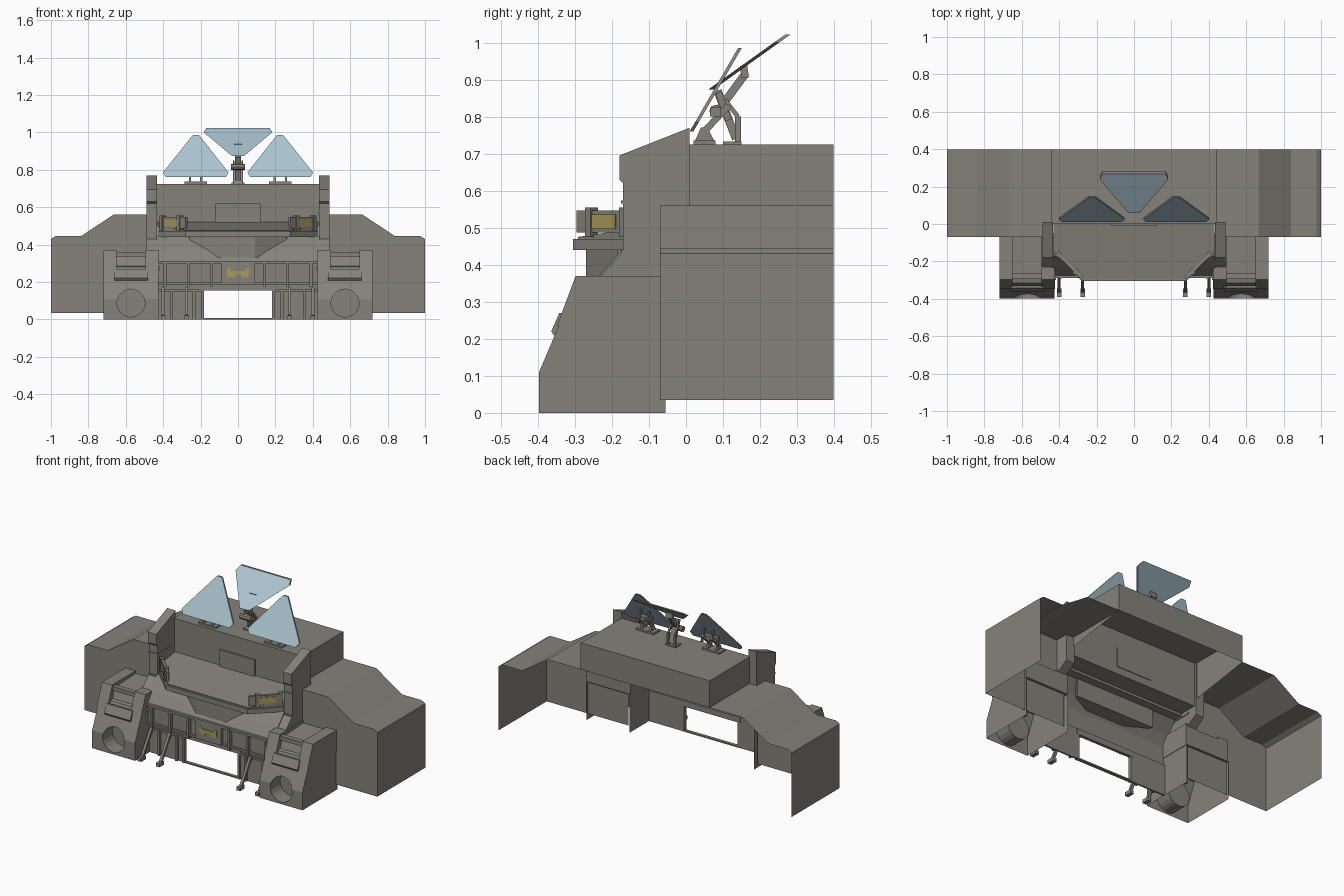
import bpy, bmesh, math
from mathutils import Matrix


def material(name, rgb):
    m = bpy.data.materials.new(name)
    m.diffuse_color = (*rgb, 1)
    return m


GREY = material("warm grey metal", (0.235, 0.225, 0.195))
BLUE = material("pale blue glass", (0.40, 0.54, 0.62))
YELLOW = material("dull yellow", (0.40, 0.32, 0.10))


def twin(ob):
    """Mirrored copy across x = 0."""
    c = ob.copy()
    c.data = ob.data.copy()
    c.data.transform(Matrix.Scale(-1, 4, (1, 0, 0)))
    c.data.flip_normals()
    c.name = ob.name + "_left"
    ob.name += "_right"
    bpy.context.collection.objects.link(c)


def drop_faces(ob, rule):
    bm = bmesh.new()
    bm.from_mesh(ob.data)
    bad = [f for f in bm.faces if rule(f.normal, f.calc_center_median())]
    bmesh.ops.delete(bm, geom=bad, context='FACES')
    bm.to_mesh(ob.data)
    bm.free()


def prism(name, axis, pts, a, b, mat=GREY, pair=False, drop=None, shear=None):
    """Profile extruded along an axis: x -> (y,z), y -> (x,z), z -> (x,y)."""
    def at(p, t):
        v = {'x': (t, *p), 'y': (p[0], t, p[1]), 'z': (*p, t)}[axis]
        return (v[0], v[1] + shear[0] * (v[2] - shear[1]), v[2]) if shear else v
    bm = bmesh.new()
    lo = [bm.verts.new(at(p, a)) for p in pts]
    hi = [bm.verts.new(at(p, b)) for p in pts]
    bm.faces.new(lo)
    bm.faces.new(hi)
    n = len(pts)
    for i in range(n):
        f = bm.faces.new((lo[i], lo[(i + 1) % n], hi[(i + 1) % n], hi[i]))
        f.material_index = 1 if shear else 0
    bmesh.ops.recalc_face_normals(bm, faces=bm.faces)
    me = bpy.data.meshes.new(name)
    bm.to_mesh(me)
    bm.free()
    me.materials.append(mat)
    if shear:
        me.materials.append(GREY)
    ob = bpy.data.objects.new(name, me)
    bpy.context.collection.objects.link(ob)
    if drop:
        drop_faces(ob, drop)
    if pair:
        twin(ob)
    return ob


def box(name, x0, x1, y0, y1, z0, z1, mat=GREY, pair=False):
    return prism(name, 'x', [(y0, z0), (y1, z0), (y1, z1), (y0, z1)], x0, x1, mat, pair)


def strut(name, x0, x1, p, q, t, pair=False):
    """Bar in the y-z plane from p to q, thickness t."""
    dy, dz = q[0] - p[0], q[1] - p[1]
    k = t / 2 / math.hypot(dy, dz)
    ny, nz = -dz * k, dy * k
    return prism(name, 'x', [(p[0] + ny, p[1] + nz), (q[0] + ny, q[1] + nz),
                             (q[0] - ny, q[1] - nz), (p[0] - ny, p[1] - nz)], x0, x1, GREY, pair)


# Rear hull: open-backed side wings and raised central block
prism("wing_shell", 'y', [(0.44, 0.035), (1, 0.035), (1, 0.43), (0.975, 0.445), (0.84, 0.445),
                          (0.665, 0.56), (0.44, 0.56)], -0.07, 0.398, GREY, True,
      lambda n, c: n.y > 0.9 or n.z < -0.9 or n.x < -0.9)
prism("central_block", 'x', [(0, 0.725), (0.398, 0.725), (0.398, 0.56), (0, 0.50)], -0.44, 0.44,
      GREY, False, lambda n, c: n.z < -0.7)
box("wall_plate", -0.12, 0.12, -0.012, 0.004, 0.50, 0.62)

# Side pillars beside the desk
prism("pillar", 'x', [(0.01, 0.77), (-0.18, 0.695), (-0.18, 0.63), (-0.17, 0.62), (-0.17, 0.435),
                      (-0.235, 0.365), (-0.235, 0.25), (0.01, 0.40)], 0.432, 0.49, GREY, True)
for z in (0.43, 0.565):
    box("pillar_band", 0.428, 0.49, -0.175, -0.05, z, z + 0.008, GREY, True)

# Sloping desk with clipped corners, and the rim under it
plan = [(-0.43, 0), (0.43, 0), (0.43, -0.145), (0.275, -0.292), (-0.275, -0.292), (-0.43, -0.145)]
desk = prism("desk_top", 'z', plan, 0.455, 0.475)
for v in desk.data.vertices:
    if v.co.z > 0.47:
        v.co.z += 0.045 * (v.co.y + 0.292) / 0.292
rim = [(-0.43, -0.11), (-0.43, -0.155), (-0.28, -0.305), (0.28, -0.305), (0.43, -0.155), (0.43, -0.11)]
prism("desk_rim", 'z', rim, 0.44, 0.47)
prism("desk_under_block", 'z', [(-0.27, -0.16), (-0.26, -0.185), (-0.09, -0.27), (0.09, -0.27),
                                (0.26, -0.185), (0.27, -0.16)], 0.33, 0.445)

# Corner monitors: glass faces inward, yellow mark faces outward
R = math.sqrt(0.5)


def slab(name, s0, s1, o0, o1, z0, z1, mat=GREY):
    pts = [(0.405 - s * R + o * R, -0.15 - s * R - o * R)
           for s, o in ((s0, o0), (s1, o0), (s1, o1), (s0, o1))]
    prism(name, 'z', pts, z0, z1, mat, True)


slab("monitor_body", 0, 0.19, 0, 0.016, 0.487, 0.547)
slab("monitor_screen", 0.012, 0.178, -0.004, 0.001, 0.495, 0.54, BLUE)
slab("monitor_label", 0.04, 0.13, 0.014, 0.019, 0.497, 0.535, YELLOW)
for s in (0.0, 0.13):
    slab("monitor_collar", s, s + 0.022, -0.007, 0.022, 0.475, 0.555)

# Lower front: sloped apron, panelled rail, wall with doorway
prism("apron", 'x', [(-0.16, 0.445), (-0.17, 0.445), (-0.235, 0.37), (-0.275, 0.312),
                     (-0.265, 0.305), (-0.225, 0.37)], -0.435, 0.435)
box("rail_panel", -0.425, 0.425, -0.27, -0.258, 0.185, 0.31)
box("rail_top", -0.425, 0.425, -0.29, -0.265, 0.297, 0.312)
box("rail_bottom", -0.425, 0.425, -0.282, -0.265, 0.185, 0.197)
for x in (0.14, 0.265, 0.39):
    box("rail_post", x - 0.007, x + 0.007, -0.292, -0.265, 0.175, 0.305, GREY, True)
box("centre_panel", -0.088, 0.088, -0.29, -0.265, 0.19, 0.305)
half = [(0.015, 0.238), (0.022, 0.225), (0.05, 0.225), (0.06, 0.238), (0.06, 0.275),
        (0.045, 0.275), (0.038, 0.26)]
prism("centre_mark", 'y', half + [(-x, z) for x, z in reversed(half)], -0.294, -0.289, YELLOW)
box("lower_wall", 0.185, 0.425, -0.255, -0.245, 0, 0.19, GREY, True)
box("door_lintel", -0.2, 0.2, -0.262, -0.243, 0.155, 0.19)
box("door_sill", -0.2, 0.2, -0.262, -0.243, 0, 0.008)
box("door_jamb", 0.183, 0.197, -0.265, -0.243, 0, 0.16, GREY, True)
box("wall_bar", 0.19, 0.425, -0.265, -0.25, 0.15, 0.162, GREY, True)
for x in (0.235, 0.355):
    box("wall_rib", x - 0.007, x + 0.007, -0.268, -0.25, 0, 0.16, GREY, True)
for x in (0.275, 0.40):
    strut("leg", x - 0.008, x + 0.008, (-0.268, 0.165), (-0.36, 0.02), 0.016, True)
    box("leg_foot", x - 0.012, x + 0.012, -0.39, -0.345, 0, 0.022, GREY, True)

# Corner housings: lower body with a round pocket, open at back and bottom
body = prism("housing_body", 'x', [(-0.055, 0), (-0.397, 0), (-0.397, 0.11), (-0.343, 0.236),
                                   (-0.055, 0.236)], 0.425, 0.718)
ring = [(0.572 + 0.075 * math.cos(i * math.tau / 20), 0.087 + 0.075 * math.sin(i * math.tau / 20))
        for i in range(20)]
cutter = prism("pocket_cutter", 'y', ring, -0.5, -0.30)
cutter.hide_render = True
mod = body.modifiers.new("pocket", 'BOOLEAN')
mod.operation = 'DIFFERENCE'
mod.object = cutter
mod.solver = 'EXACT'
dg = bpy.context.evaluated_depsgraph_get()
cut_mesh = bpy.data.meshes.new_from_object(body.evaluated_get(dg))
body.modifiers.clear()
body.data = cut_mesh
bpy.data.objects.remove(cutter)
drop_faces(body, lambda n, c: (n.y > 0.9 and c.y > -0.1) or (n.z < -0.9 and c.z < 0.005))
twin(body)

# Housing caps: raised cheeks, recessed middle and stepped nose
cheek = [(-0.06, 0.236), (-0.348, 0.236), (-0.298, 0.37), (-0.06, 0.37)]
prism("cap_inner_cheek", 'x', cheek, 0.422, 0.495, GREY, True)
prism("cap_outer_cheek", 'x', cheek, 0.65, 0.72, GREY, True)
prism("cap_middle", 'x', [(-0.06, 0.236), (-0.335, 0.236), (-0.315, 0.28), (-0.295, 0.285),
                          (-0.275, 0.345), (-0.06, 0.355)], 0.495, 0.65, GREY, True)
prism("cap_nose", 'x', [(-0.33, 0.27), (-0.342, 0.27), (-0.364, 0.22), (-0.352, 0.203),
                        (-0.33, 0.203)], 0.482, 0.66, GREY, True)
box("cap_top_bar", 0.495, 0.65, -0.295, -0.265, 0.335, 0.36, GREY, True)
box("side_mark", 0.417, 0.423, -0.30, -0.27, 0.262, 0.285, YELLOW, True)

# Roof glass: two upright side panels and one inverted centre panel
prism("side_glass", 'y', [(0.05, 0.785), (0.065, 0.76), (0.385, 0.76), (0.402, 0.785), (0.25, 0.975),
                          (0.24, 0.985), (0.21, 0.985), (0.2, 0.975)], 0.01, 0.02, BLUE, True,
      None, (0.58, 0.76))
prism("centre_glass", 'y', [(-0.17, 1.022), (0.17, 1.022), (0.183, 1.0), (0.04, 0.88), (0.03, 0.873),
                            (-0.03, 0.873), (-0.04, 0.88), (-0.183, 1.0)], 0.06, 0.074, BLUE, False,
      None, (1.4, 0.873))

# Side glass mounts
box("mount_base", 0.165, 0.285, 0.02, 0.08, 0.725, 0.736, GREY, True)
for x in (0.19, 0.25):
    prism("mount_bracket", 'x', [(0.025, 0.736), (0.075, 0.736), (0.058, 0.77), (0.04, 0.77)],
          x, x + 0.012, GREY, True)
    strut("mount_arm", x + 0.002, x + 0.01, (0.045, 0.755), (0.115, 0.83), 0.018, True)
    strut("mount_brace", x - 0.006, x + 0.002, (0.115, 0.79), (0.088, 0.865), 0.018, True)
box("mount_hinge", 0.18, 0.275, 0.065, 0.095, 0.80, 0.825, GREY, True)

# Centre glass stand
box("stand_base", -0.035, 0.035, 0.10, 0.15, 0.725, 0.733)
box("stand_post", 0.018, 0.028, 0.132, 0.148, 0.725, 0.80, GREY, True)
strut("stand_link", 0.018, 0.028, (0.14, 0.80), (0.105, 0.845), 0.012, True)
strut("stand_lower_arm", -0.016, 0.016, (0.135, 0.74), (0.085, 0.87), 0.022)
strut("stand_upper_arm", -0.012, 0.012, (0.09, 0.82), (0.16, 0.915), 0.022)
strut("stand_tip", -0.022, 0.022, (0.16, 0.905), (0.155, 0.938), 0.02)
knuckle = [(0.08 + 0.017 * math.cos(i * math.pi / 4), 0.815 + 0.017 * math.sin(i * math.pi / 4))
           for i in range(8)]
prism("stand_knuckle", 'x', knuckle, -0.038, 0.038)
